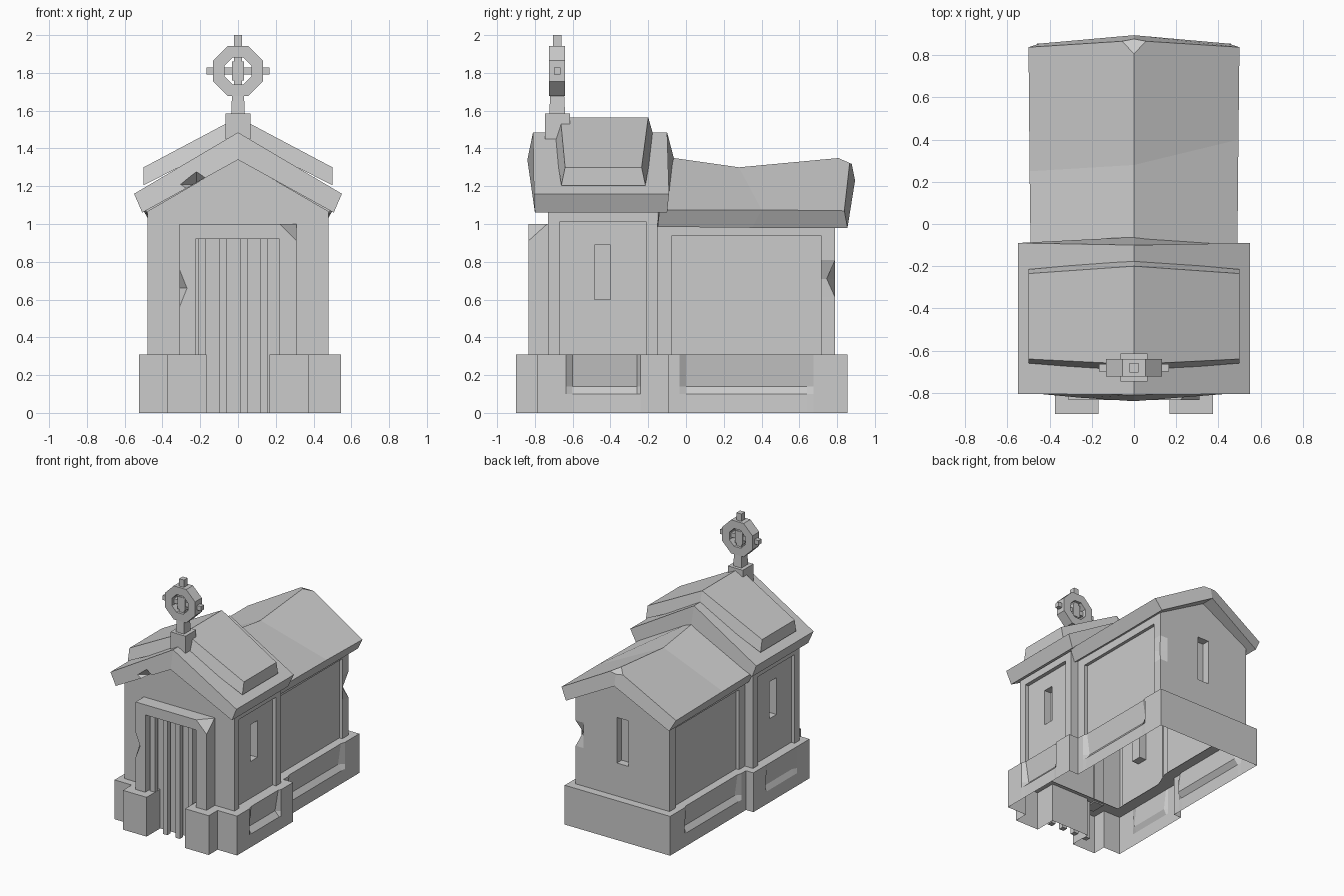
import bpy, bmesh, math
from mathutils import Vector

if "Cube" in bpy.data.objects:
    bpy.data.objects.remove(bpy.data.objects["Cube"])


def finish(name, bm, closed=True):
    bmesh.ops.remove_doubles(bm, verts=bm.verts[:], dist=1e-4)
    if closed:
        bmesh.ops.recalc_face_normals(bm, faces=bm.faces[:])
    me = bpy.data.meshes.new(name)
    bm.to_mesh(me)
    bm.free()
    ob = bpy.data.objects.new(name, me)
    bpy.context.collection.objects.link(ob)
    return ob


def loft(rings, wrap=False):
    """Skin closed loops of equal length into a bmesh."""
    bm = bmesh.new()
    vs = [[bm.verts.new(p) for p in r] for r in rings]
    n = len(vs[0])
    for a, b in zip(vs, vs[1:] + ([vs[0]] if wrap else [])):
        for i in range(n):
            j = (i + 1) % n
            bm.faces.new((a[i], a[j], b[j], b[i]))
    return bm, vs


def mirrored(half):
    return half + [(-x, y, z) for x, y, z in reversed(half) if x > 1e-6]


def box(name, x0, x1, y0, y1, z0, z1, top=1.0):
    cx, cy = (x0 + x1) / 2, (y0 + y1) / 2
    rings = []
    for z, s in ((z0, 1), (z1, top)):
        hx, hy = (x1 - x0) / 2 * s, (y1 - y0) / 2 * s
        rings.append([(cx - hx, cy - hy, z), (cx + hx, cy - hy, z),
                      (cx + hx, cy + hy, z), (cx - hx, cy + hy, z)])
    bm, vs = loft(rings)
    for r in vs:
        bm.faces.new(r)
    return finish(name, bm)


def cut(bm, co, no, chop=False):
    r = bmesh.ops.bisect_plane(bm, geom=bm.verts[:] + bm.edges[:] + bm.faces[:],
                               plane_co=co, plane_no=no, clear_outer=chop)
    if chop:
        bmesh.ops.holes_fill(bm, edges=[e for e in r['geom_cut'] if isinstance(e, bmesh.types.BMEdge)])


def chip(ob, loc, size):
    """Break a notch out with a hidden octahedron."""
    bm = bmesh.new()
    bmesh.ops.create_uvsphere(bm, u_segments=4, v_segments=2, radius=1)
    for v in bm.verts:
        v.co = Vector(loc) + Vector(c * s for c, s in zip(v.co, size))
    c = finish(ob.name + "_chip_cutter", bm)
    c.hide_render = True
    c.hide_viewport = True
    m = ob.modifiers.new("chip", 'BOOLEAN')
    m.operation, m.object, m.solver = 'DIFFERENCE', c, 'EXACT'


# Plinth: open-bottomed skirt with side recesses (deepest low down) and a ledge on top
PLINTH = [(0, 0, -.73), (.168, .168, -.73), (.168, .168, -.9), (.375, .375, -.9), (.375, .375, -.79),
          (.545, .545, -.79), (.545, .545, -.635), (.545, .505, -.6), (.545, .505, -.26),
          (.545, .545, -.24), (.545, .545, -.09), (.46, .46, -.09), (.46, .46, -.035),
          (.46, .425, 0), (.46, .425, .64), (.46, .46, .675), (.46, .46, .855), (0, 0, .855)]


def plinth_ring(z, depth):
    ring = mirrored([(a + (b - a) * depth, y, z) for a, b, y in PLINTH])
    return [(max(x, -.525), y, z) for x, y, z in ring]


ledge = mirrored([(min(a, .43 if y < -.1 else .37), max(-.7, min(.75, y)), .31) for a, b, y in PLINTH])
bm, _ = loft([plinth_ring(0, 0), plinth_ring(.1, .1), plinth_ring(.14, 1), plinth_ring(.31, .3), ledge])
finish("plinth", bm, False)

# Walls: corner piers with sunken panels, both sections in one skin
WALL = [(0, 0, -.73), (.48, .48, -.73), (.48, .48, -.67), (.48, .45, -.67), (.48, .45, -.21),
        (.48, .48, -.21), (.48, .48, -.15), (.41, .41, -.15), (.41, .41, -.075), (.41, .385, -.075),
        (.41, .385, .715), (.41, .41, .715), (.41, .41, .79), (.34, .34, .79), (0, 0, .79)]


def wall_ring(zfun, recess):
    return mirrored([(b if recess else a, y, zfun(i < 7, a)) for i, (a, b, y) in enumerate(WALL)])


head = lambda front, x: 1.01 if front else .94
eave = lambda front, x: (1.345 - .58 * x) if front else (1.245 - .55 * x)
levels = [wall_ring(lambda f, x, z=z: z, True) for z in (.31, .61, .71, .81)]
levels[2][12] = (.375, .745, .71)  # broken rear corner
bm, _ = loft(levels + [wall_ring(head, True), wall_ring(head, False), wall_ring(eave, False)])
bmesh.ops.remove_doubles(bm, verts=bm.verts[:], dist=1e-4)
# slit windows
for y in (-.485, -.4):
    cut(bm, (0, y, 0), (0, 1, 0))
for x in (-.05, .05):
    cut(bm, (x, 0, 0), (1, 0, 0))
for z in (.57, .6, .89, .93):
    cut(bm, (0, 0, z), (0, 0, 1))
for side in (-1, 0, 1):
    faces = []
    for f in bm.faces:
        c = f.calc_center_median()
        if ((side and .6 < c.z < .89 and -.485 < c.y < -.4 and c.x * side > .4)
                or (not side and .57 < c.z < .93 and abs(c.x) < .05 and c.y > .7)):
            faces.append(f)
    bm.normal_update()
    bmesh.ops.inset_region(bm, faces=faces, thickness=0.0, depth=-.06, use_boundary=True)
finish("walls", bm, False)


# Gabled roof slabs; each station gives ridge, eave, soffit edge, soffit peak
def gable(name, stations, chops=()):
    bm, vs = loft([[s[0], s[1], s[2], s[3], (-s[2][0],) + s[2][1:],
                    (-s[1][0], s[1][1] + (s[4] if len(s) > 4 else 0), s[1][2])] for s in stations])
    for r in (vs[0], vs[-1]):
        bm.faces.new(r[:4])
        bm.faces.new(r[3:] + r[:1])
    bmesh.ops.recalc_face_normals(bm, faces=bm.faces[:])
    for co, no in chops:
        cut(bm, co, no, True)
    return finish(name, bm)


gable("rear_roof", [
    [(0, -.14, 1.36), (.49, -.14, 1.075), (.445, -.15, .985), (0, -.14, 1.23)],
    [(0, .28, 1.30), (.495, .4, 1.075), (.447, .35, .98), (0, .35, 1.23), -.15],
    [(0, .87, 1.355), (.5, .838, 1.07), (.45, .855, .98), (0, .895, 1.23)]],
    [((0, .8, 1.352), (0, .035, .08))])
roof = gable("front_roof", [
    [(0, -.81, 1.485), (.55, -.805, 1.16), (.507, -.8, 1.06), (0, -.84, 1.34)],
    [(0, -.1, 1.485), (.55, -.09, 1.16), (.507, -.1, 1.06), (0, -.062, 1.34)]])
chip(roof, (-.22, -.84, 1.21), (.11, .09, .08))
gable("upper_roof_slab", [
    [(0, -.665, 1.565), (.5, -.64, 1.3), (.5, -.66, 1.205), (0, -.7, 1.46)],
    [(0, -.2, 1.565), (.5, -.235, 1.3), (.5, -.215, 1.205), (0, -.17, 1.46)]])

# Door surround with a broken corner and a notch
U = [(-.31, .3), (-.31, 1), (.31, 1), (.31, .3), (.22, .3), (.22, .92), (-.225, .92), (-.225, .3)]
bm, vs = loft([[(x, y, z) for x, z in U] for y in (-.835, -.72)])
for r in vs:
    bm.faces.new(r)
bmesh.ops.recalc_face_normals(bm, faces=bm.faces[:])
cut(bm, (.22, -.835, 1), (1, -.9, 1), True)
frame = finish("door_frame", bm)
chip(frame, (-.31, -.835, .66), (.04, .06, .1))

# Gate bars
for i, x in enumerate((-.19, -.08, .03, .14)):
    box(f"gate_bar_{i + 1}", x - .02, x + .02, -.795, -.755, 0, .93)

# Wheel cross on its pedestal
Y, Z = -.682, 1.81
box("cross_pedestal", -.065, .065, -.747, -.615, 1.45, 1.585)
box("cross_shaft", -.036, .036, Y - .042, Y + .042, 1.58, 1.71, .85)
rings = []
for k in range(8):
    a = math.radians(22.5 + 45 * k)
    rings.append([(r * math.cos(a), y, Z + r * math.sin(a))
                  for r, y in ((.143, Y - .042), (.143, Y + .042), (.076, Y + .042), (.076, Y - .042))])
bm, _ = loft(rings, True)
finish("cross_ring", bm)
box("cross_arm", -.167, .167, Y - .018, Y + .018, Z - .018, Z + .018)
box("cross_upright", -.021, .021, Y - .022, Y + .022, 1.7, 2.0)
box("cross_hub", -.032, .032, Y - .026, Y + .026, 1.76, 1.86)
